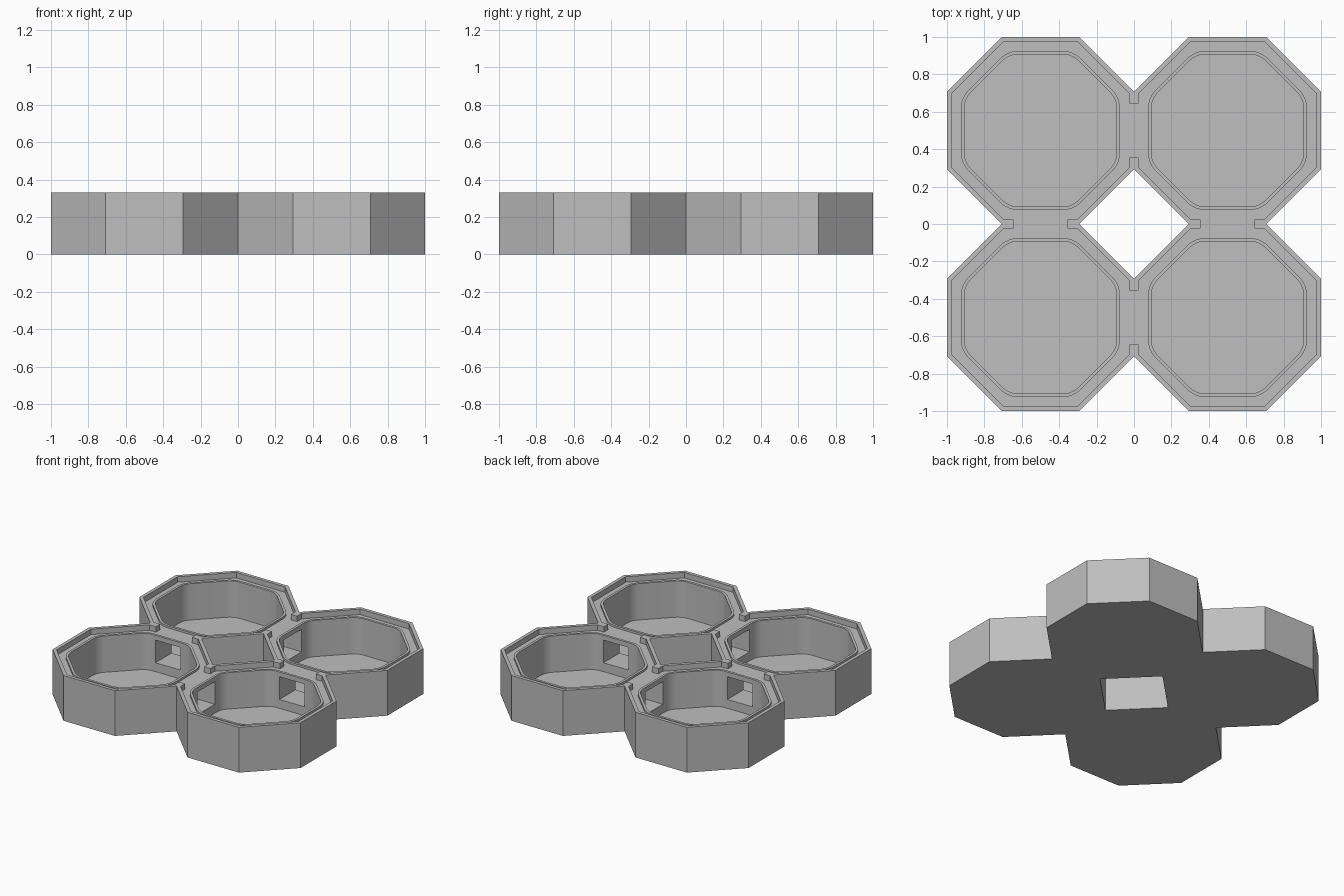
import bpy, bmesh
from math import pi, cos, sin
from mathutils import Matrix, Vector

cube = bpy.data.objects.get("Cube")
if cube:
    bpy.data.objects.remove(cube, do_unlink=True)

HEIGHT, LEDGE, LIP, FLOOR = 0.33, 0.29, 0.305, 0.04
CENTRES = [(x, y) for x in (-0.5, 0.5) for y in (-0.5, 0.5)]

grey = bpy.data.materials.new("plain_grey")
grey.use_nodes = True
grey.diffuse_color = (0.52, 0.52, 0.52, 1)
grey.node_tree.nodes["Principled BSDF"].inputs["Base Color"].default_value = (0.52, 0.52, 0.52, 1)


def octagon(apothem, centre=(0, 0), radius=0.0, steps=6):
    """Octagon outline with optionally rounded corners."""
    cx, cy = centre
    reach = (apothem - radius) / cos(pi / 8)
    pts = []
    for i in range(8):
        a = pi / 8 + i * pi / 4
        for k in range(steps + 1 if radius else 1):
            t = a - pi / 8 + k * pi / 4 / steps
            pts.append((cx + reach * cos(a) + radius * cos(t),
                        cy + reach * sin(a) + radius * sin(t)))
    return pts


def rect(w, d, x=0, y=0):
    return [(x - w, y - d), (x + w, y - d), (x + w, y + d), (x - w, y + d)]


def finish(name, bm):
    bmesh.ops.recalc_face_normals(bm, faces=bm.faces)
    mesh = bpy.data.meshes.new(name)
    bm.to_mesh(mesh)
    bm.free()
    mesh.materials.append(grey)
    ob = bpy.data.objects.new(name, mesh)
    bpy.context.collection.objects.link(ob)
    return ob


def prism(name, outline, z0, z1):
    bm = bmesh.new()
    low = bm.faces.new([bm.verts.new((x, y, z0)) for x, y in outline])
    top = bmesh.ops.extrude_face_region(bm, geom=[low])["geom"]
    bmesh.ops.translate(bm, vec=(0, 0, z1 - z0),
                        verts=[v for v in top if isinstance(v, bmesh.types.BMVert)])
    return finish(name, bm)


def cut(ob, outline, z0, z1):
    """Subtract a prism from an object and discard the cutter."""
    tool = prism("cutter", outline, z0, z1)
    tool.hide_render = True
    mod = ob.modifiers.new("cut", 'BOOLEAN')
    mod.operation, mod.solver, mod.object = 'DIFFERENCE', 'EXACT', tool
    bpy.context.view_layer.update()
    graph = bpy.context.evaluated_depsgraph_get()
    mesh = bpy.data.meshes.new_from_object(ob.evaluated_get(graph))
    ob.modifiers.clear()
    ob.data = mesh
    bpy.data.objects.remove(tool, do_unlink=True)


def ring(name, outer, inner, z0, z1):
    bm = bmesh.new()
    loops = [[bm.verts.new((x, y, z)) for x, y in o]
             for o, z in ((outer, z0), (outer, z1), (inner, z1), (inner, z0))]
    n = len(outer)
    for j in range(4):
        a, b = loops[j], loops[(j + 1) % 4]
        for i in range(n):
            bm.faces.new((a[i], a[(i + 1) % n], b[(i + 1) % n], b[i]))
    return finish(name, bm)


def smooth(ob):
    bpy.ops.object.select_all(action='DESELECT')
    ob.select_set(True)
    bpy.context.view_layer.objects.active = ob
    bpy.ops.object.shade_smooth_by_angle(angle=pi / 9)


# Four joined octagons as one body, with the diamond opening between them
near, far = 0.2929, 0.7071
quarter = [(far, 0), (1, near), (1, far), (far, 1), (near, 1)]
outline = []
for i in range(4):
    turn = Matrix.Rotation(i * pi / 2, 2)
    outline += [tuple(turn @ Vector(p)) for p in quarter]
body = prism("tray_body", outline, 0, HEIGHT)
cut(body, [(near, 0), (0, near), (-near, 0), (0, -near)], -0.1, 0.5)

# Recessed ledge inside the outer rim, bridged across shared walls
for c in CENTRES:
    cut(body, octagon(0.475, c), LEDGE, 0.5)
for s in (-0.5, 0.5):
    cut(body, rect(0.04, 0.145, 0, s), LEDGE, 0.5)
    cut(body, rect(0.145, 0.04, s, 0), LEDGE, 0.5)

# Rounded cavities
for c in CENTRES:
    cut(body, octagon(0.407, c, 0.12), FLOOR, 0.5)

# Windows through the shared walls
for s in (-0.5, 0.5):
    cut(body, rect(0.15, 0.1, 0, s), 0.105, 0.27)
    cut(body, rect(0.1, 0.15, s, 0), 0.105, 0.27)
smooth(body)

# Thin raised lip around each cavity
for c in CENTRES:
    side = ("back" if c[1] > 0 else "front") + ("_left" if c[0] > 0 else "_right")
    smooth(ring(side + "_cavity_lip", octagon(0.425, c, 0.138),
                octagon(0.407, c, 0.12), LEDGE, LIP))
